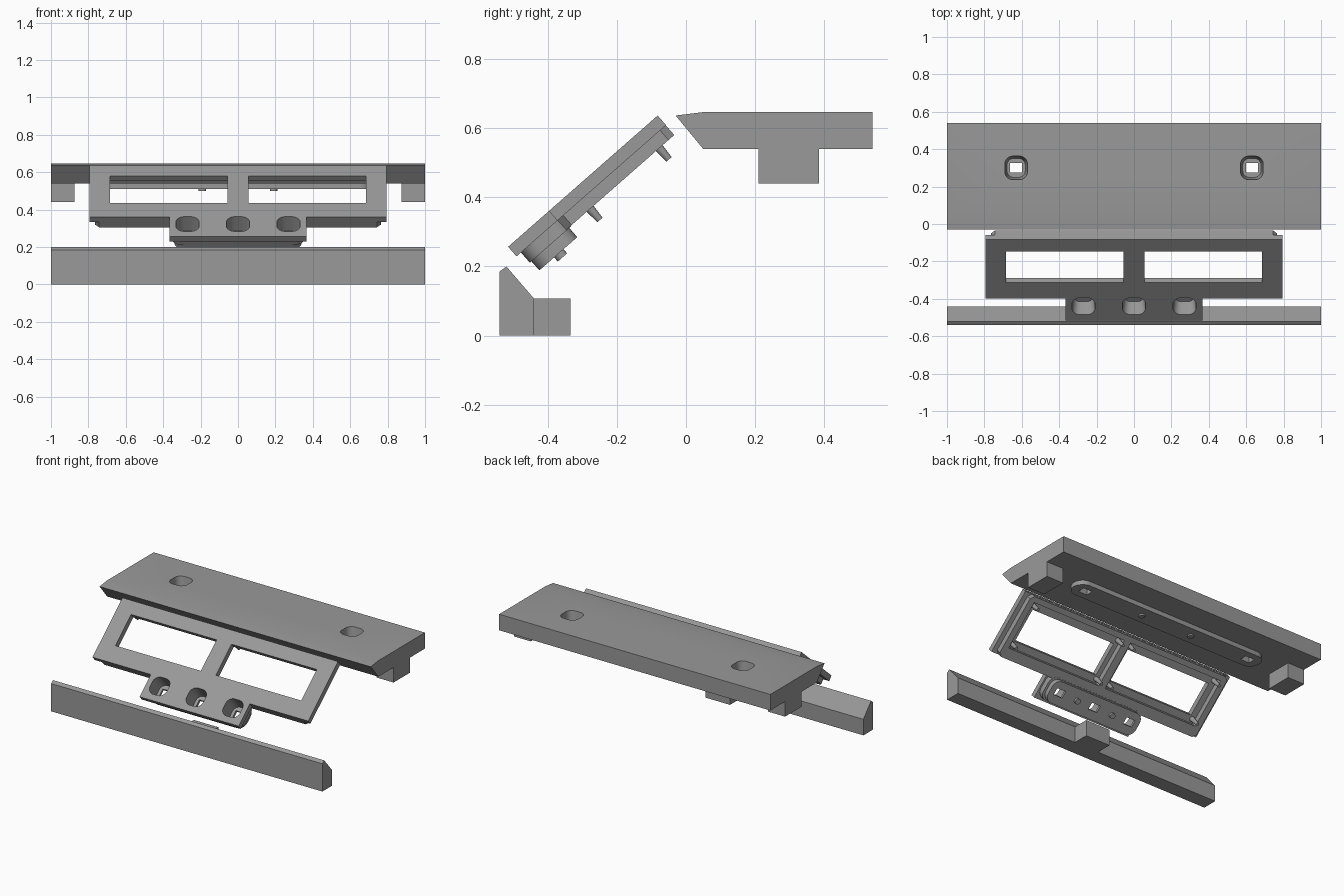
import bpy, bmesh, math
from mathutils import Matrix, Vector

if "Cube" in bpy.data.objects:
    bpy.data.objects.remove(bpy.data.objects["Cube"])

grey = bpy.data.materials.new("mid grey")
grey.diffuse_color = (0.32, 0.32, 0.32, 1)
grey.use_nodes = True
grey.node_tree.nodes["Principled BSDF"].inputs["Base Color"].default_value = grey.diffuse_color


def prism(name, outline, z0, z1, taper=1.0):
    """Extrude a closed outline from z0 to z1, scaling the z0 end about its centre."""
    bm = bmesh.new()
    cx = (min(p[0] for p in outline) + max(p[0] for p in outline)) / 2
    cy = (min(p[1] for p in outline) + max(p[1] for p in outline)) / 2
    low = [bm.verts.new((cx + (x - cx) * taper, cy + (y - cy) * taper, z0)) for x, y in outline]
    top = [bm.verts.new((x, y, z1)) for x, y in outline]
    bm.faces.new(low[::-1])
    bm.faces.new(top)
    n = len(outline)
    for i in range(n):
        j = (i + 1) % n
        bm.faces.new((low[i], low[j], top[j], top[i]))
    bmesh.ops.recalc_face_normals(bm, faces=bm.faces)
    me = bpy.data.meshes.new(name)
    bm.to_mesh(me)
    bm.free()
    me.materials.append(grey)
    ob = bpy.data.objects.new(name, me)
    bpy.context.collection.objects.link(ob)
    return ob


def rect(x0, x1, y0, y1, r=0.0, steps=6):
    """Rectangle outline, with rounded corners when r > 0 (steps=1 gives chamfers)."""
    if r == 0:
        return [(x0, y0), (x1, y0), (x1, y1), (x0, y1)]
    pts = []
    corners = [(x1 - r, y1 - r), (x0 + r, y1 - r), (x0 + r, y0 + r), (x1 - r, y0 + r)]
    for q, (cx, cy) in enumerate(corners):
        for i in range(steps + 1):
            a = math.pi / 2 * (q + i / steps)
            pts.append((cx + r * math.cos(a), cy + r * math.sin(a)))
    return pts


def box_at(x, y, w, h, r=0.0):
    return rect(x - w / 2, x + w / 2, y - h / 2, y + h / 2, r)


def disc(x, y, r, n=16):
    return [(x + r * math.cos(2 * math.pi * i / n), y + r * math.sin(2 * math.pi * i / n))
            for i in range(n)]


def combine(ob, tools, op):
    """Apply each tool to the object with a boolean, then drop the tool."""
    for t in tools:
        m = ob.modifiers.new("bool", 'BOOLEAN')
        m.operation, m.solver, m.object = op, 'EXACT', t
        bpy.context.view_layer.update()
        dg = bpy.context.evaluated_depsgraph_get()
        me = bpy.data.meshes.new_from_object(ob.evaluated_get(dg))
        ob.modifiers.clear()
        ob.data = me
        bpy.data.objects.remove(t)


def along_x(name, profile, x0, x1):
    """Extrude a (y, z) profile along x."""
    ob = prism(name, profile, x0, x1)
    ob.data.transform(Matrix(((0, 0, 1, 0), (1, 0, 0, 0), (0, 1, 0, 0), (0, 0, 0, 1))))
    return ob


def finish(ob):
    bpy.ops.object.select_all(action='DESELECT')
    bpy.context.view_layer.objects.active = ob
    ob.select_set(True)
    bpy.ops.object.shade_smooth_by_angle(angle=math.radians(30))


# Top panel with end feet, underside strip and screw bosses
panel = along_x("top_panel", [(-0.03, 0.637), (0.05, 0.647), (0.54, 0.647),
                              (0.54, 0.54), (0.05, 0.54)], -1, 1)
adds = [prism("strip", rect(-0.72, 0.72, 0.23, 0.37, 0.069, 8), 0.51, 0.56)]
for s in (-1, 1):
    adds.append(prism("foot", rect(*sorted((s * 0.875, s)), 0.21, 0.385), 0.44, 0.56))
    adds.append(prism("boss", disc(s * 0.19, 0.3, 0.02), 0.5, 0.53))
combine(panel, adds, 'UNION')
cuts = []
for s in (-1, 1):
    cuts.append(prism("pocket", box_at(s * 0.63, 0.3, 0.125, 0.13, 0.045), 0.55, 0.66, 0.78))
    cuts.append(prism("slot", box_at(s * 0.63, 0.3, 0.065, 0.05), 0.45, 0.6))
combine(panel, cuts, 'DIFFERENCE')
finish(panel)

# Bottom bar with a rear foot
bar = along_x("bottom_bar", [(-0.54, 0), (-0.44, 0), (-0.44, 0.107),
                             (-0.52, 0.2), (-0.54, 0.185)], -1, 1)
combine(bar, [along_x("foot", rect(-0.46, -0.335, 0, 0.107), -0.09, 0.09)], 'UNION')
finish(bar)

# Tilted frame, built flat: face plate with a lower tab
half = [(0.365, 0), (0.365, 0.157), (0.795, 0.157), (0.795, 0.576)]
frame = prism("display_frame", half + [(-x, y) for x, y in reversed(half)], -0.037, 0)

# Rear rim around each window
rim = prism("rim", rect(-0.765, 0.765, 0.158, 0.575, 0.022, 1), -0.074, -0.03)
recesses = [prism("recess", rect(*sorted((s * 0.025, s * 0.725)), 0.225, 0.54), -0.1, -0.037)
            for s in (-1, 1)]
combine(rim, recesses, 'DIFFERENCE')

# Button block behind the tab, its bosses, and tapered pegs at the window corners
adds = [rim,
        prism("block", rect(-0.355, 0.355, 0.017, 0.175, 0.05), -0.076, -0.03),
        prism("block_back", rect(-0.34, 0.34, 0.023, 0.169, 0.05), -0.111, -0.07)]
for s in (-1, 1):
    adds.append(prism("boss", disc(s * 0.135, 0.098, 0.018), -0.127, -0.1))
    for x in (0.042, 0.704):
        for v in (0.251, 0.517):
            adds.append(prism("peg", disc(s * x, v, 0.0165, 12), -0.117, -0.03, 0.6))
combine(frame, adds, 'UNION')

# Windows and button pockets
cuts = [prism("window", rect(*sorted((s * 0.055, s * 0.685)), 0.27, 0.489), -0.2, 0.1)
        for s in (-1, 1)]
for x in (-0.27, 0, 0.27):
    cuts.append(prism("pocket", box_at(x, 0.1, 0.125, 0.12, 0.045), -0.095, 0.005, 0.85))
    cuts.append(prism("slot", box_at(x, 0.1, 0.065, 0.045), -0.2, -0.05))
combine(frame, cuts, 'DIFFERENCE')

# Tilt the frame into place
ax = Vector((0, 0.433, 0.38)).normalized()
frame.data.transform(Matrix(((1, 0, 0, 0), (0, ax.y, -ax.z, -0.515),
                             (0, ax.z, ax.y, 0.257), (0, 0, 0, 1))))
finish(frame)
